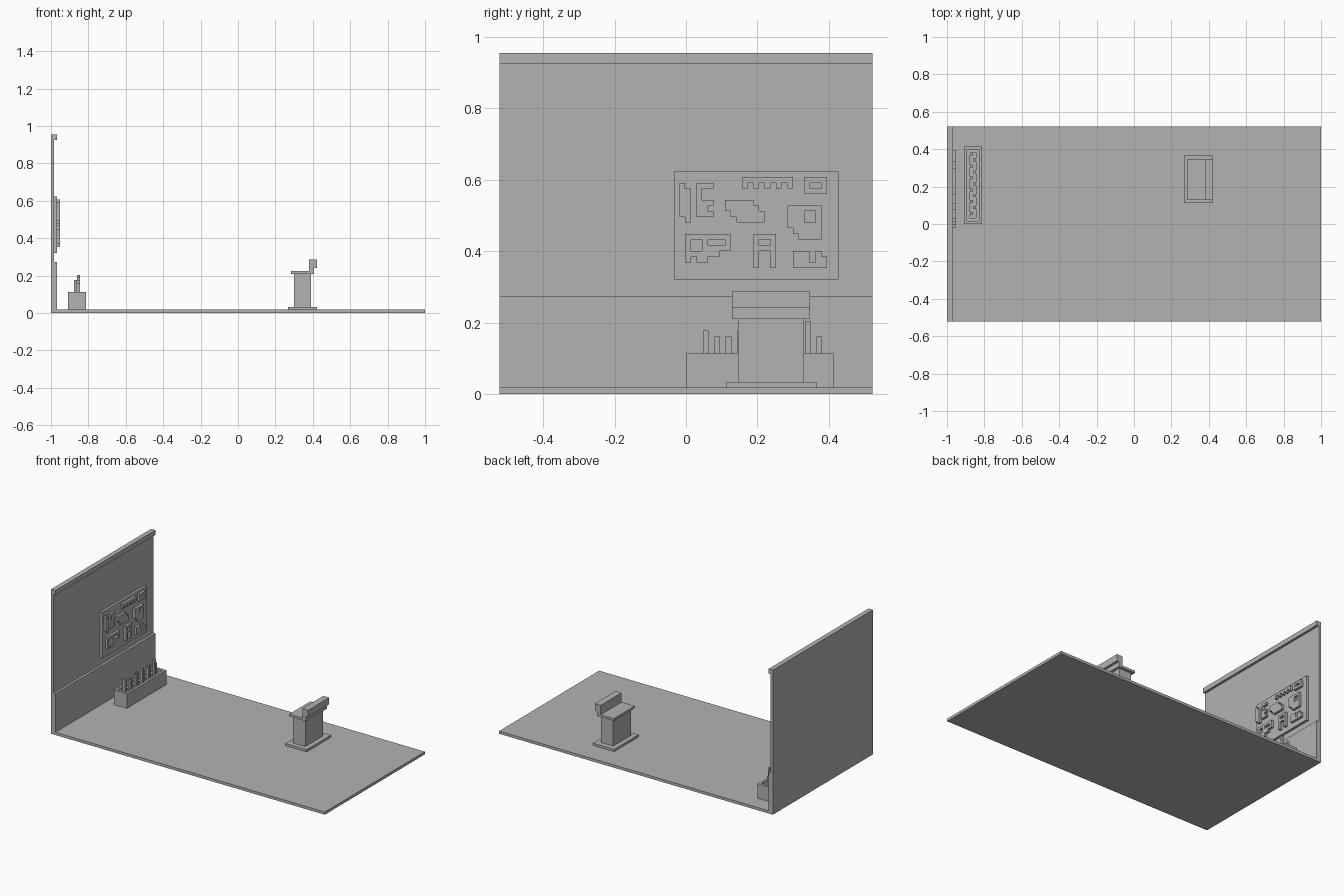
import bpy, bmesh

cube = bpy.data.objects.get("Cube")
if cube:
    bpy.data.objects.remove(cube, do_unlink=True)

U = 0.0159      # basic block size
FLOOR = 0.018   # floor thickness
W = 0.522       # half depth of the scene

grey = bpy.data.materials.new("plain grey")
grey.use_nodes = True
grey.diffuse_color = (0.45, 0.45, 0.45, 1)
grey.node_tree.nodes["Principled BSDF"].inputs["Base Color"].default_value = grey.diffuse_color


def finish(name, bm):
    bmesh.ops.recalc_face_normals(bm, faces=bm.faces)
    mesh = bpy.data.meshes.new(name)
    bm.to_mesh(mesh)
    bm.free()
    mesh.materials.append(grey)
    obj = bpy.data.objects.new(name, mesh)
    bpy.context.collection.objects.link(obj)


def box_mesh(x, y, z):
    bm = bmesh.new()
    bmesh.ops.create_cube(bm, size=1)
    for v in bm.verts:
        v.co = [r[0] if c < 0 else r[1] for c, r in zip(v.co, (x, y, z))]
    return bm


def box(name, x, y, z):
    finish(name, box_mesh(x, y, z))


def extrude(bm, offset):
    """Give the flat faces thickness along the offset."""
    side = bmesh.ops.extrude_face_region(bm, geom=bm.faces[:])
    verts = [g for g in side["geom"] if isinstance(g, bmesh.types.BMVert)]
    bmesh.ops.translate(bm, vec=offset, verts=verts)


def prism(name, profile, y0, y1):
    """Extrude an xz profile along y."""
    bm = bmesh.new()
    bm.faces.new([bm.verts.new((x, y0, z)) for x, z in profile])
    extrude(bm, (0, y1 - y0, 0))
    finish(name, bm)


# Floor and wall with its top trim and lower panel
wall, trim = -1 + U, -1 + 2 * U
box("floor", (-1, 1), (-W, W), (0, FLOOR))
prism("wall", [(-1, FLOOR), (trim, FLOOR), (trim, 0.273), (wall, 0.273),
               (wall, 0.924), (trim, 0.924), (trim, 0.955), (-1, 0.955)], -W, W)

# Notice board
board_y, board_z = -0.034, 0.321
box("notice_board", (wall, trim), (board_y, board_y + 29 * U), (board_z, board_z + 19 * U))


def cells(rects):
    """Blocks covered by rectangles of (column, row, width, height)."""
    return {(c + i, r + j) for c, r, w, h in rects for i in range(w) for j in range(h)}


def board_shape(name, solid, cuts=()):
    """Raised shape on the notice board, with rectangles cut away."""
    bm = bmesh.new()
    for col, row in sorted(cells(solid) - cells(cuts)):
        y, z = board_y + (col + 1) * U, board_z + (row + 2) * U
        corners = [(y, z), (y + U, z), (y + U, z + U), (y, z + U)]
        bm.faces.new([bm.verts.new((trim, a, b)) for a, b in corners])
    bmesh.ops.remove_doubles(bm, verts=bm.verts, dist=U / 10)
    extrude(bm, (U, 0, 0))
    bmesh.ops.dissolve_limit(bm, angle_limit=0.01, verts=bm.verts, edges=bm.edges)
    finish(name, bm)


# Raised shapes on the board
board_shape("shape_bar", [(0, 9, 1, 6), (1, 8, 1, 6)])
board_shape("shape_fork", [(3, 9, 3, 6)], [(4, 12, 2, 2), (5, 10, 1, 1)])
board_shape("shape_comb", [(11, 15, 9, 1)] + [(c, 14, 1, 1) for c in range(11, 20, 2)])
board_shape("shape_frame", [(22, 13, 4, 3)], [(23, 14, 2, 1)])
board_shape("shape_slab", [(8, 10, 6, 2), (9, 9, 6, 1), (10, 8, 5, 1)], [(13, 11, 1, 1)])
board_shape("shape_plate", [(19, 5, 6, 6)], [(22, 8, 2, 2), (19, 6, 1, 1), (19, 5, 2, 1)])
board_shape("shape_key", [(1, 3, 8, 3), (1, 2, 6, 1), (1, 1, 1, 1), (3, 1, 2, 1)],
            [(2, 3, 2, 2), (5, 4, 3, 1)])
board_shape("shape_arch", [(13, 0, 4, 6)], [(14, 0, 2, 3), (14, 4, 2, 1)])
board_shape("shape_steps", [(20, 0, 6, 2), (20, 2, 3, 1), (24, 2, 1, 1)], [(23, 1, 1, 1)])

# Long box with a stepped recess in its top
bx, top = -0.908, FLOOR + 6 * U
bm = box_mesh((bx, bx + 6 * U), (0, 26 * U), (FLOOR, top))
lid = max(bm.faces, key=lambda f: f.calc_center_median().z)
for step in range(2):
    bmesh.ops.inset_region(bm, faces=[lid], thickness=U, use_even_offset=True)
    lid = bmesh.ops.extrude_discrete_faces(bm, faces=[lid])["faces"][0]
    bmesh.ops.translate(bm, vec=(0, 0, -U), verts=lid.verts)
finish("storage_box", bm)

# Pegs standing in two staggered rows
for i, height in enumerate((4, 3, 3, 4, 4, 5, 3, 4, 4, 5.6, 3)):
    x, y = bx + (2 + i % 2) * U, (3 + 2 * i) * U
    box(f"peg_{i + 1}", (x, x + U), (y, y + U), (top - 2 * U, top + height * U))

# Stand with base, column and desk top
box("stand_base", (0.268, 0.423), (0.112, 0.366), (FLOOR, 0.033))
box("stand_column", (0.3, 0.391), (0.145, 0.331), (0.033, 0.21))
prism("stand_top", [(0.284, 0.21), (0.407, 0.21), (0.407, 0.242), (0.423, 0.242),
                    (0.423, 0.287), (0.38, 0.287), (0.38, 0.225), (0.284, 0.225)], 0.129, 0.348)
